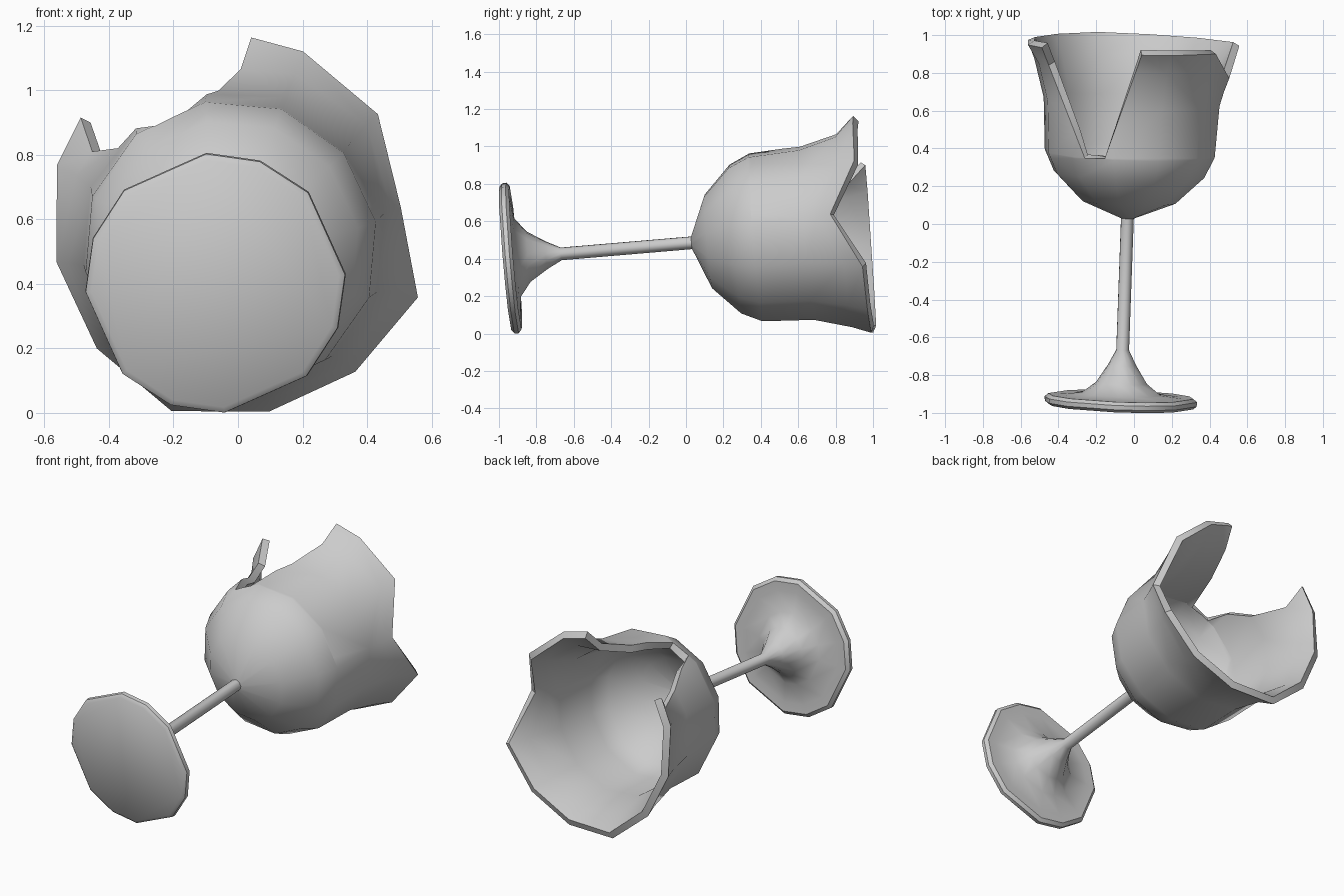
import bpy, bmesh, math
from mathutils import Vector

if "Cube" in bpy.data.objects:
    bpy.data.objects.remove(bpy.data.objects["Cube"])

# Tilted axis of the lying goblet; origin at the joint of stem and bowl
ORIGIN = Vector((-0.035, 0.03, 0.485))
AXIS = Vector((0.036, 1, 0.085)).normalized()
SIDE = (Vector((1, 0, 0)) - AXIS * AXIS.x).normalized()
UP = SIDE.cross(AXIS)
N = 12


def lathe(profile, place, cap_end):
    """Rings of N points along the axis; place() adjusts each point."""
    bm = bmesh.new()
    rings = []
    for i, (r, s) in enumerate(profile):
        ring = []
        for k in range(N):
            deg, rr, ss = place(i, k, 10 + 30 * k, r, s)
            a = math.radians(deg)
            ring.append(bm.verts.new(ORIGIN + AXIS * ss
                        + (SIDE * math.cos(a) + UP * math.sin(a)) * rr))
        rings.append(ring)
    for a, b in zip(rings, rings[1:]):
        for k in range(N):
            j = (k + 1) % N
            bm.faces.new((a[k], b[k], b[j], a[j]))
    bm.faces.new(rings[0])
    if cap_end:
        bm.faces.new(rings[-1][::-1])
    return bm


def finish(bm, name, thickness=0):
    me = bpy.data.meshes.new(name)
    bm.to_mesh(me)
    bm.free()
    ob = bpy.data.objects.new(name, me)
    bpy.context.collection.objects.link(ob)
    bpy.ops.object.select_all(action='DESELECT')
    ob.select_set(True)
    bpy.context.view_layer.objects.active = ob
    if thickness:
        mod = ob.modifiers.new("wall", 'SOLIDIFY')
        mod.thickness = thickness
        mod.offset = -1
        bpy.ops.object.modifier_apply(modifier=mod.name)
    bpy.ops.object.shade_smooth_by_angle(angle=math.radians(42))


# Foot and stem
def foot_point(i, k, deg, r, s):
    return deg + (-6, 4.5, 0)[k % 3], r, s


foot = [(0.385, -1.0), (0.403, -0.985), (0.405, -0.962), (0.385, -0.945),
        (0.33, -0.947), (0.21, -0.934), (0.135, -0.875), (0.075, -0.78),
        (0.034, -0.70), (0.034, 0.03)]
finish(lathe(foot, foot_point, True), "foot_and_stem")


# Bowl with an uneven rim: one chip on the right, flared tips by the break
def bowl_point(i, k, deg, r, s):
    if i == 6:
        r = {3: 0.655, 4: 0.645}.get(k, 0.596 if k % 3 == 2 else 0.569)
        if k == 0:
            r, s = 0.52, 0.77
    elif i == 5 and k == 0:
        r, s = 0.495, 0.70
    return deg, r, s


bowl = [(0.034, 0.0), (0.255, 0.09), (0.405, 0.235), (0.457, 0.345),
        (0.473, 0.62), (0.53, 0.82), (0.59, 0.92)]
bm = lathe(bowl, bowl_point, False)

# Broken wedge in the upper wall
P = [Vector((-0.26, 0.347, 0)), Vector((-0.155, 0.347, 0))]
Q = [Vector((-0.49, 0.94, 0)), Vector((0.045, 0.905, 0))]


def normal(p, q):
    return (q - p).cross(Vector((0, 0, 1))).normalized()


cuts = [(P[0], Vector((0, 1, 0))), (P[0], normal(P[0], Q[0])),
        (P[1], -normal(P[1], Q[1]))]
for n, (co, no) in enumerate(cuts):
    faces = [f for f in bm.faces if f.calc_center_median().z > 0.7
             and (n == 0 or f.calc_center_median().y > 0.347)]
    geom = set(faces)
    for f in faces:
        geom.update(f.edges)
        geom.update(f.verts)
    bmesh.ops.bisect_plane(bm, geom=list(geom), dist=1e-5,
                           plane_co=co, plane_no=no)
gone = [f for f in bm.faces if f.calc_center_median().z > 0.7
        and all((f.calc_center_median() - co).dot(no) > 0 for co, no in cuts)]
bmesh.ops.delete(bm, geom=gone, context='FACES')
finish(bm, "broken_bowl", 0.042)
